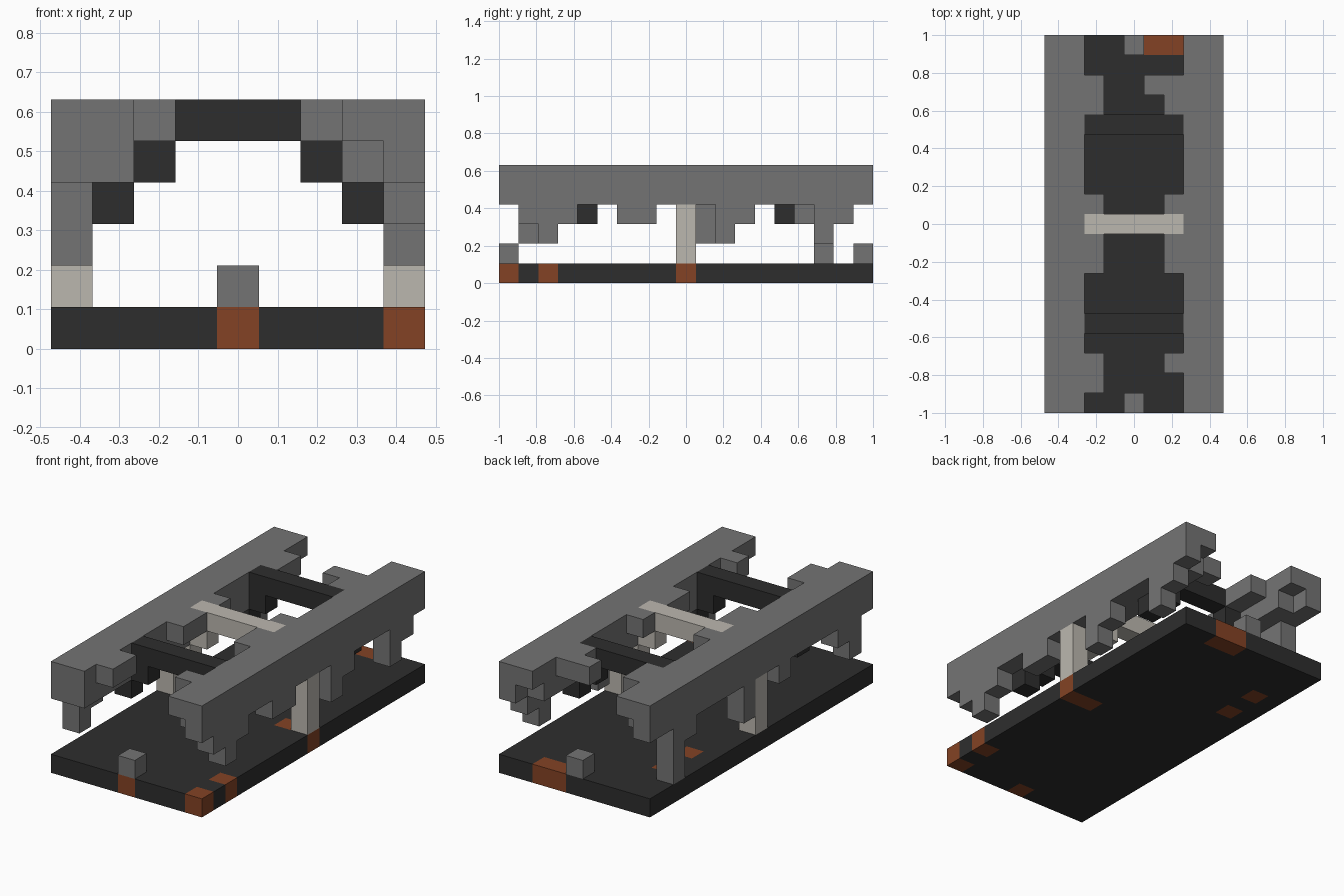
import bpy
import bmesh
from mathutils import Vector

cube = bpy.data.objects.get("Cube")
if cube:
    bpy.data.objects.remove(cube, do_unlink=True)

# Block grid: columns across x, rows along y, layers up z
NX, NY = 9, 19
U = 2 / NY


def material(name, rgb):
    m = bpy.data.materials.new(name)
    m.use_nodes = True
    color = (*rgb, 1)
    m.diffuse_color = color
    bsdf = m.node_tree.nodes["Principled BSDF"]
    bsdf.inputs["Base Color"].default_value = color
    bsdf.inputs["Roughness"].default_value = 0.9
    return m


MATS = {
    "stone": material("grey stone", (0.175, 0.175, 0.175)),
    "dark": material("dark slate", (0.027, 0.027, 0.027)),
    "pale": material("pale stone", (0.50, 0.475, 0.43)),
    "rust": material("rust clay", (0.23, 0.055, 0.018)),
}
cells = {}


def span(v):
    return range(v[0], v[1] + 1) if isinstance(v, tuple) else (v,)


def fill(part, mat, x, y, z):
    """Fill a range of blocks; a tuple is an inclusive range."""
    for i in span(x):
        for j in span(y):
            for k in span(z):
                cells[i, j, k] = (part, mat)


def clear(x, y, z):
    cells.pop((x, y, z), None)


# Floor slab with inlaid clay blocks
fill("floor", "dark", (0, 8), (0, 18), 0)
for x, y in ((4, 0), (8, 0), (8, 2), ((7, 8), 9), (1, 13), (1, 15), ((5, 6), 18)):
    fill("floor", "rust", x, y, 0)

# Small blocks at both ends of the floor
fill("front_block", "stone", 4, 0, 1)
fill("back_block", "stone", 4, 18, 1)

# Side walls
fill("right_wall", "stone", (0, 1), (0, 18), (4, 5))
fill("left_wall", "stone", (7, 8), (0, 18), (4, 5))
clear(7, 0, 4)
clear(7, 18, 4)
clear(1, 18, 4)

# Broken roof ledges on the inner wall tops
for y in ((1, 2), (7, 10), (15, 16)):
    fill("right_wall", "stone", 2, y, 5)
for y in (2, (7, 10), (15, 16)):
    fill("left_wall", "stone", 6, y, 5)
fill("left_wall", "stone", 5, 16, 5)

# Hanging remains under the left wall
for y, z in (((1, 3), 3), (2, 2), ((6, 7), 3), (11, (2, 3)), (12, 3), ((16, 17), 3), (16, 2)):
    fill("left_wall", "stone", 8, y, z)

# Hanging remains and standing leg under the right wall
for y, z in ((1, (2, 3)), (2, 3), (7, 3), (10, (2, 3)), (15, 3), (16, (1, 3))):
    fill("right_wall", "stone", 0, y, z)


# Stepped support arches, mirrored across x
def arch(part, mat, y):
    fill(part, mat, (2, 6), y, 5)
    for x, z in ((2, 4), (1, 3)):
        fill(part, mat, x, y, z)
        fill(part, mat, NX - 1 - x, y, z)


arch("front_arch", "dark", 4)
arch("back_arch", "dark", 14)
arch("middle_arch", "pale", 9)
for x in (0, 8):
    fill("middle_arch", "pale", x, 9, (1, 3))

# Build each part from its exposed block faces
DIRS = [Vector(d) for d in ((1, 0, 0), (-1, 0, 0), (0, 1, 0), (0, -1, 0), (0, 0, 1), (0, 0, -1))]
ORIGIN = Vector((NX / 2 - 0.5, NY / 2 - 0.5, -0.5))

for part in dict.fromkeys(p for p, _ in cells.values()):
    bm = bmesh.new()
    used = []
    for cell, (owner, mat) in cells.items():
        if owner != part:
            continue
        if mat not in used:
            used.append(mat)
        center = Vector(cell) - ORIGIN
        for n in DIRS:
            if tuple(int(c) for c in Vector(cell) + n) in cells:
                continue
            a = Vector((n.y, n.z, n.x)) / 2
            b = n.cross(a)
            mid = center + n / 2
            corners = (mid - a - b, mid + a - b, mid + a + b, mid - a + b)
            face = bm.faces.new([bm.verts.new(c * U) for c in corners])
            face.material_index = used.index(mat)
    bmesh.ops.remove_doubles(bm, verts=bm.verts, dist=U / 100)
    bmesh.ops.dissolve_limit(bm, angle_limit=0.01, verts=bm.verts, edges=bm.edges,
                             delimit={"MATERIAL"})
    mesh = bpy.data.meshes.new(part)
    bm.to_mesh(mesh)
    bm.free()
    for mat in used:
        mesh.materials.append(MATS[mat])
    bpy.context.collection.objects.link(bpy.data.objects.new(part, mesh))
